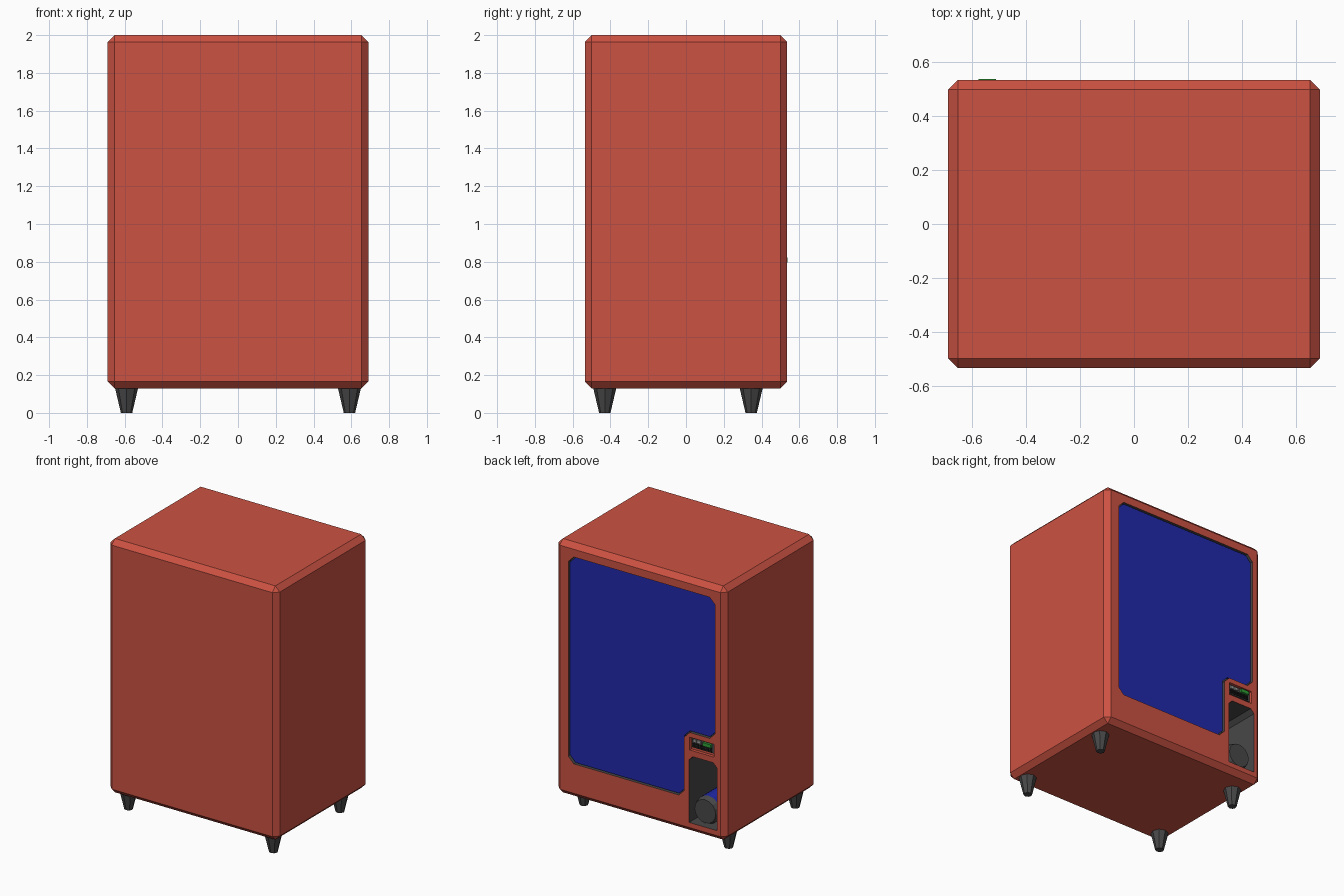
import bpy, bmesh
from math import pi
from mathutils import Vector, Matrix

if "Cube" in bpy.data.objects:
    bpy.data.objects.remove(bpy.data.objects["Cube"])


def material(name, color):
    m = bpy.data.materials.new(name)
    m.diffuse_color = (*color, 1)
    m.use_nodes = True
    m.node_tree.nodes["Principled BSDF"].inputs["Base Color"].default_value = m.diffuse_color
    return m


RED = material("red_paint", (0.60, 0.085, 0.055))
BLUE = material("blue_glass", (0.015, 0.022, 0.40))
GREY = material("dark_grey", (0.065, 0.065, 0.065))
BLACK = material("black", (0.01, 0.01, 0.01))
GREEN = material("green", (0.03, 0.35, 0.04))
SILVER = material("silver", (0.35, 0.35, 0.35))


def finish(name, bm, mat):
    bmesh.ops.recalc_face_normals(bm, faces=bm.faces)
    me = bpy.data.meshes.new(name)
    bm.to_mesh(me)
    bm.free()
    me.materials.append(mat)
    ob = bpy.data.objects.new(name, me)
    bpy.context.collection.objects.link(ob)
    return ob


def box(name, x, y, z, mat, bevel=0):
    """Box from (min, max) ranges."""
    bm = bmesh.new()
    size = [b - a for a, b in (x, y, z)]
    mid = [(a + b) / 2 for a, b in (x, y, z)]
    bmesh.ops.create_cube(bm, size=1, matrix=Matrix.Translation(mid) @ Matrix.Diagonal((*size, 1)))
    if bevel:
        bmesh.ops.bevel(bm, geom=bm.edges[:], offset=bevel, segments=1, affect='EDGES')
    return finish(name, bm, mat)


def prism(name, corners, y0, y1, mat):
    """Extrude an xz outline along y; each corner is (x, z, chamfer)."""
    pts = []
    for i, (x, z, c) in enumerate(corners):
        p = Vector((x, z))
        for other in (corners[i - 1], corners[(i + 1) % len(corners)]):
            if c or not pts or pts[-1] != p:
                pts.append(p + (Vector(other[:2]) - p).normalized() * c)
    bm = bmesh.new()
    f = bm.faces.new([bm.verts.new((p.x, y0, p.y)) for p in pts])
    ext = bmesh.ops.extrude_face_region(bm, geom=[f])
    bmesh.ops.translate(bm, vec=(0, y1 - y0, 0),
                        verts=[v for v in ext["geom"] if isinstance(v, bmesh.types.BMVert)])
    return finish(name, bm, mat)


def cone(name, r1, r2, depth, sides, matrix, mat):
    bm = bmesh.new()
    bmesh.ops.create_cone(bm, cap_ends=True, segments=sides, radius1=r1, radius2=r2,
                          depth=depth, matrix=matrix)
    return finish(name, bm, mat)


def cut(target, cutter):
    mod = target.modifiers.new("cut", 'BOOLEAN')
    mod.operation, mod.solver, mod.object = 'DIFFERENCE', 'EXACT', cutter
    mod.material_mode = 'TRANSFER'
    bpy.context.view_layer.objects.active = target
    bpy.ops.object.modifier_apply(modifier=mod.name)
    bpy.data.objects.remove(cutter)


# Window outline with a notch for the controls
def window_outline(i):
    c = 0.045
    return [(0.585 - i, 1.907 - i, c), (0.585 - i, 0.383 + i, c), (-0.36 + i, 0.383 + i, c),
            (-0.36 + i, 0.867 + i, c), (-0.612 + i, 0.867 + i, c), (-0.612 + i, 1.907 - i, c)]


# Cabinet with recesses for window, keypad and pickup bay
cabinet = box("cabinet", (-0.69, 0.69), (-0.535, 0.535), (0.13, 2.0), RED, bevel=0.036)
cut(cabinet, prism("window_cutter", window_outline(0), 0.505, 0.6, GREY))
cut(cabinet, prism("bay_cutter", [(-0.40, 0.695, 0.03), (-0.40, 0.203, 0),
                                  (-0.626, 0.203, 0), (-0.626, 0.695, 0.03)], 0.12, 0.6, GREY))
cut(cabinet, box("keypad_cutter", (-0.603, -0.405), (0.512, 0.6), (0.738, 0.832), RED))

# Window pane
prism("window_pane", window_outline(0.006), 0.504, 0.522, BLUE)

# Control panel: slots, display and two rows of keys
box("control_panel", (-0.597, -0.411), (0.505, 0.52), (0.756, 0.828), GREY)
box("display", (-0.578, -0.512), (0.515, 0.5375), (0.797, 0.822), GREEN)
for k in range(2):
    x = -0.425 - 0.036 * k
    box("coin_slot", (x - 0.028, x), (0.515, 0.528), (0.799, 0.82), SILVER)
for row in range(2):
    for k in range(6):
        x = -0.424 - 0.027 * k
        z = 0.762 + 0.017 * row
        box("key", (x - 0.019, x), (0.515, 0.527), (z, z + 0.012), BLACK)

# Can lying in the pickup bay, axis along y
turn = Matrix.Rotation(-pi / 2, 4, 'X')  # cone top points to +y


def along_y(y):
    return Matrix.Translation((-0.513, y, 0.305)) @ turn


cone("can_body", 0.1, 0.1, 0.27, 16, along_y(0.335), BLUE)
cone("can_front_end", 0.1, 0.086, 0.04, 16, along_y(0.49), GREY)
cone("can_back_end", 0.086, 0.1, 0.04, 16, along_y(0.18), GREY)

# Tapered feet
for x in (-0.59, 0.59):
    for y in (-0.43, 0.345):
        cone("foot", 0.03, 0.063, 0.14, 8, Matrix.Translation((x, y, 0.07)), GREY)
